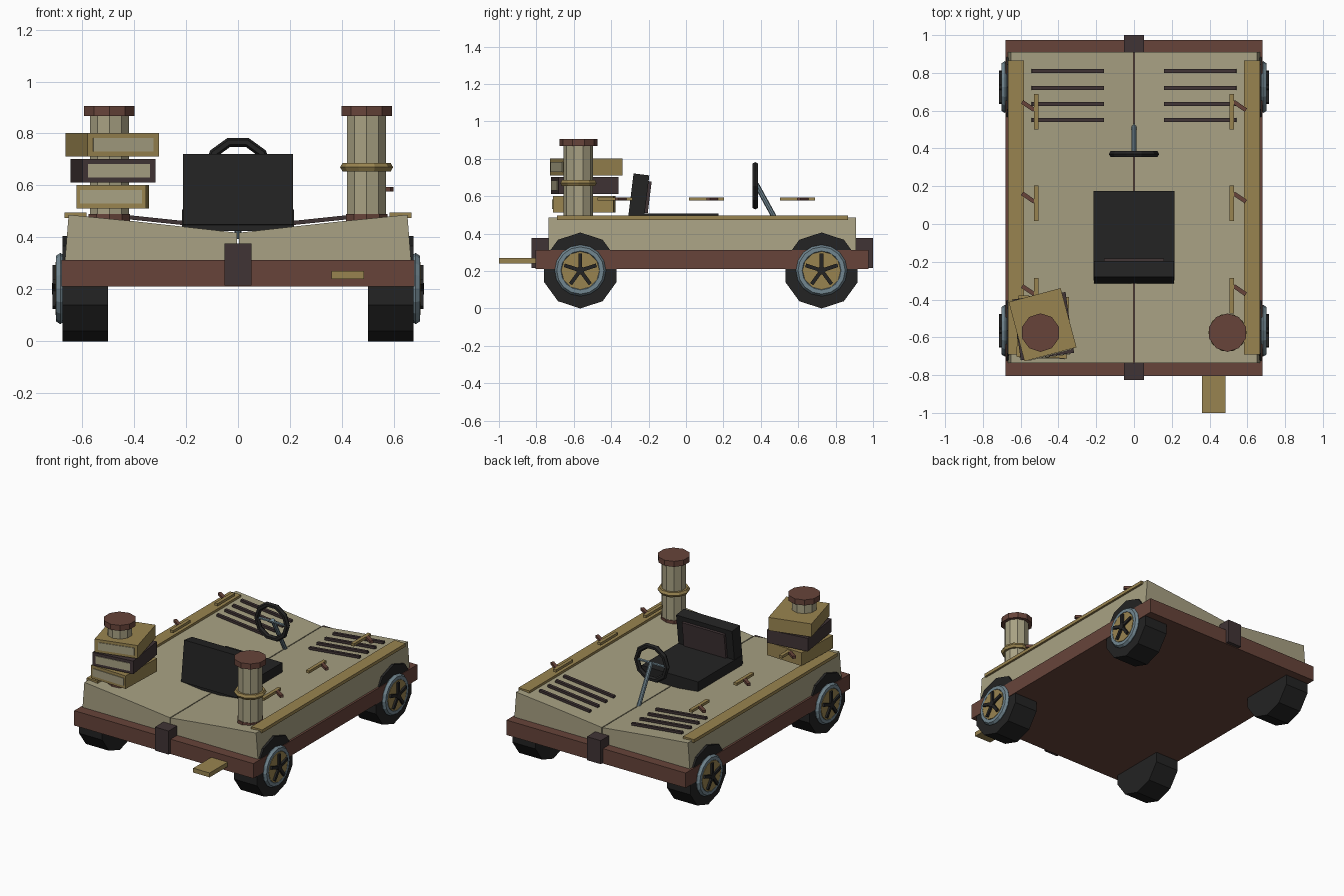
import bpy, bmesh, math
from mathutils import Matrix, Vector

if "Cube" in bpy.data.objects:
    bpy.data.objects.remove(bpy.data.objects["Cube"])


def srgb(r, g, b):
    f = lambda c: c / 12.92 if c <= 0.04045 else ((c + 0.055) / 1.055) ** 2.4
    return (f(r / 255), f(g / 255), f(b / 255), 1)


def material(name, *rgb):
    m = bpy.data.materials.new(name)
    m.diffuse_color = srgb(*rgb)
    m.use_nodes = True
    m.node_tree.nodes["Principled BSDF"].inputs["Base Color"].default_value = m.diffuse_color
    return m


CREAM = material("cream_paper", 168, 161, 131)
BROWN = material("leather_brown", 103, 68, 58)
GOLD = material("dull_gold", 153, 132, 80)
BLACK = material("soft_black", 35, 35, 35)
PLUM = material("dark_plum", 64, 52, 53)
STEEL = material("blue_steel", 113, 134, 144)


def finish(name, bm, mat, matrix=None):
    if matrix is not None:
        bm.transform(matrix)
    bmesh.ops.recalc_face_normals(bm, faces=bm.faces)
    me = bpy.data.meshes.new(name)
    bm.to_mesh(me)
    bm.free()
    me.materials.append(mat)
    ob = bpy.data.objects.new(name, me)
    bpy.context.collection.objects.link(ob)
    return ob


def box(name, mat, size, centre, rot=Matrix()):
    bm = bmesh.new()
    bmesh.ops.create_cube(bm, size=1)
    bmesh.ops.scale(bm, vec=size, verts=bm.verts)
    return finish(name, bm, mat, Matrix.Translation(centre) @ rot)


def span(name, mat, x, y, z):
    """Box from its limits on each axis."""
    return box(name, mat, [b - a for a, b in (x, y, z)], [(a + b) / 2 for a, b in (x, y, z)])


def rod(name, mat, a, b, radius, sides):
    """Cylinder running from a to b."""
    a, b = Vector(a), Vector(b)
    d = b - a
    bm = bmesh.new()
    bmesh.ops.create_cone(bm, cap_ends=True, segments=sides, radius1=radius, radius2=radius, depth=d.length)
    rot = d.to_track_quat('Z', 'Y').to_matrix().to_4x4()
    return finish(name, bm, mat, Matrix.Translation((a + b) / 2) @ rot)


def ring(name, mat, centre, rot, major, minor, sides, flat=1.0, tube=6):
    """Low-poly torus around its local z axis."""
    bm = bmesh.new()
    loops = []
    for i in range(sides):
        a = 2 * math.pi * i / sides
        loop = []
        for j in range(tube):
            b = 2 * math.pi * j / tube
            r = major + minor * math.cos(b)
            loop.append(bm.verts.new((r * math.cos(a), r * math.sin(a), flat * minor * math.sin(b))))
        loops.append(loop)
    for i in range(sides):
        p, q = loops[i], loops[(i + 1) % sides]
        for j in range(tube):
            k = (j + 1) % tube
            bm.faces.new((p[j], q[j], q[k], p[k]))
    return finish(name, bm, mat, Matrix.Translation(centre) @ rot)


def turn(deg, axis):
    return Matrix.Rotation(math.radians(deg), 4, axis)


# Chassis: book cover, two page blocks, spine ends
span("cover", BROWN, (-0.68, 0.68), (-0.805, 0.975), (0.21, 0.312))
for s in (-1, 1):
    profile = [(0.003, 0.30), (0.667, 0.30), (0.652, 0.487), (0.4, 0.462), (0.2, 0.44), (0.003, 0.418)]
    bm = bmesh.new()
    face = bm.faces.new([bm.verts.new((s * x, -0.735, z)) for x, z in profile])
    ext = bmesh.ops.extrude_face_region(bm, geom=[face])
    bmesh.ops.translate(bm, vec=(0, 1.645, 0), verts=[v for v in ext["geom"] if isinstance(v, bmesh.types.BMVert)])
    finish("page_block", bm, CREAM)
    # Gold edge strip and engine vents
    span("edge_strip", GOLD, sorted((s * 0.583, s * 0.667)), (-0.69, 0.865), (0.474, 0.496))
    for y in (0.55, 0.635, 0.72, 0.81):
        box("vent", PLUM, (0.385, 0.02, 0.016), (s * 0.35, y, 0.47), turn(-s * 6, 'Y'))
    # Floating door latches: gold bar with a slanted peg
    for y in (0.595, 0.11, -0.38):
        box("latch_bar", GOLD, (0.024, 0.187, 0.018), (s * 0.517, y, 0.585))
        box("latch_peg", BROWN, (0.078, 0.022, 0.018), (s * 0.56, y + 0.03, 0.585), turn(-34, 'Z'))
span("spine_front", PLUM, (-0.052, 0.052), (-0.827, -0.735), (0.215, 0.376))
span("spine_back", PLUM, (-0.052, 0.052), (0.905, 1.0), (0.215, 0.376))
span("bookmark", GOLD, (0.36, 0.485), (-1.0, -0.78), (0.24, 0.27))

# Wheels: tyre, steel rim, gold disc, five dark spokes
side_on = turn(90, 'Y')
for s in (-1, 1):
    for y in (-0.565, 0.725):
        at = lambda x: (s * x, y, 0.203)
        rod("tyre", BLACK, at(0.5), at(0.676), 0.203, 10)
        ring("rim", STEEL, at(0.684), side_on, 0.115, 0.022, 16, 0.9)
        rod("hub_disc", GOLD, at(0.66), at(0.702), 0.102, 12)
        rod("hub_cap", BLACK, at(0.69), at(0.716), 0.022, 10)
        for i in range(5):
            box("spoke", BLACK, (0.03, 0.02, 0.09), at(0.7),
                turn(72 * i, 'X') @ Matrix.Translation((0, 0, 0.045)))

# Columns
for x in (-0.495, 0.495):
    y = -0.575
    rod("column_base", BROWN, (x, y, 0.45), (x, y, 0.49), 0.084, 10)
    rod("column", CREAM, (x, y, 0.46), (x, y, 0.875), 0.079, 10)
    rod("column_cap", BROWN, (x, y, 0.868), (x, y, 0.906), 0.102, 10)
    ring("column_band", GOLD, (x, y, 0.67), Matrix(), 0.083, 0.019, 10)

# Stack of books around the left column
for z, mat, deg, cx, cy in ((0.557, GOLD, -2, -0.483, -0.545), (0.657, PLUM, 8, -0.481, -0.541),
                            (0.756, GOLD, 15, -0.484, -0.533)):
    rot = turn(deg, 'Z')
    depth = 0.325
    box("book", mat, (0.285 if deg > 0 else 0.268, depth, 0.09), (cx, cy, z), rot)
    off = rot @ Vector((0, -depth / 2, 0))
    box("book_pages", CREAM, (0.24, 0.009, 0.052), (cx + off.x, cy + off.y, z), rot)

# Seat
span("seat_cushion", BLACK, (-0.215, 0.215), (-0.30, 0.175), (0.425, 0.507))
tilt = turn(-7, 'X')
box("seat_back", BLACK, (0.425, 0.085, 0.275), (0, -0.255, 0.58), tilt)
box("seat_panel", PLUM, (0.32, 0.018, 0.17), (0, -0.203, 0.595), tilt)

# Steering wheel
ring("steering_wheel", BLACK, (0, 0.37, 0.656), turn(90, 'X'), 0.115, 0.018, 10)
rod("steering_column", STEEL, (0, 0.375, 0.665), (0, 0.52, 0.40), 0.014, 8)
rod("steering_bar", STEEL, (-0.108, 0.372, 0.656), (0.108, 0.372, 0.656), 0.009, 6)
